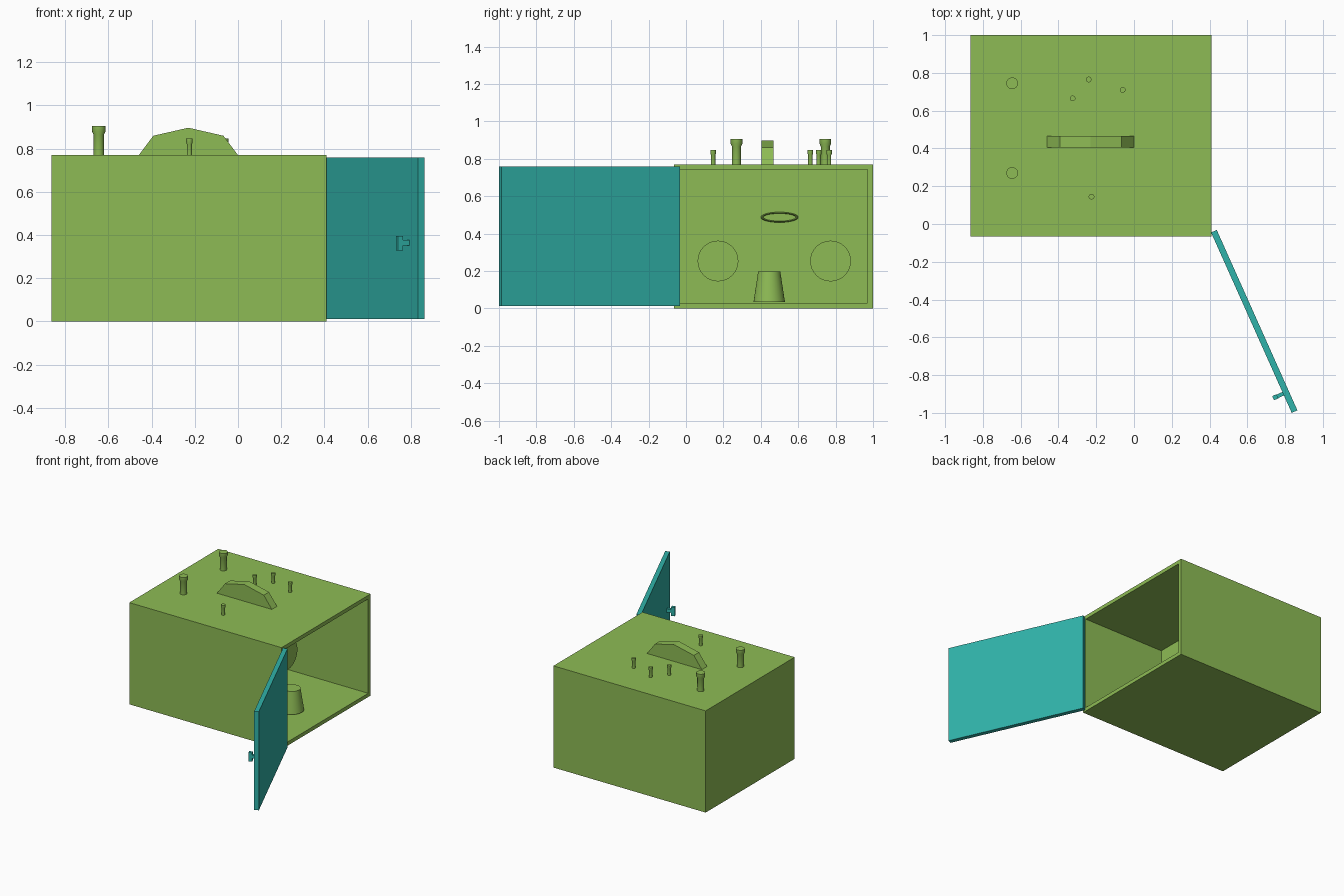
import bpy, bmesh, math
from mathutils import Matrix, Vector

if "Cube" in bpy.data.objects:
    bpy.data.objects.remove(bpy.data.objects["Cube"])


def material(name, rgb):
    m = bpy.data.materials.new(name)
    m.diffuse_color = (*rgb, 1)
    m.use_nodes = True
    m.node_tree.nodes["Principled BSDF"].inputs["Base Color"].default_value = m.diffuse_color
    return m


GREEN = material("green", (0.27, 0.50, 0.09))
TEAL = material("teal", (0.03, 0.45, 0.40))


def finish(name, bm, mat, smooth=False):
    bmesh.ops.recalc_face_normals(bm, faces=bm.faces)
    me = bpy.data.meshes.new(name)
    bm.to_mesh(me)
    bm.free()
    me.materials.append(mat)
    ob = bpy.data.objects.new(name, me)
    bpy.context.collection.objects.link(ob)
    if smooth:
        bpy.ops.object.select_all(action='DESELECT')
        ob.select_set(True)
        bpy.context.view_layer.objects.active = ob
        bpy.ops.object.shade_smooth_by_angle(angle=math.radians(35))
    return ob


def add_box(bm, lo, hi, matrix=Matrix()):
    lo, hi = Vector(lo), Vector(hi)
    bmesh.ops.create_cube(bm, size=1, matrix=matrix @ Matrix.Translation((lo + hi) / 2)
                          @ Matrix.Diagonal((*(hi - lo), 1)))


def lathe(name, profile, matrix, n=32, mat=GREEN):
    """Capped solid of revolution about local z from (radius, height) pairs."""
    bm = bmesh.new()
    rings = [[bm.verts.new((r * math.cos(2 * math.pi * i / n), r * math.sin(2 * math.pi * i / n), z))
              for i in range(n)] for r, z in profile]
    for a, b in zip(rings, rings[1:]):
        for i in range(n):
            bm.faces.new((a[i], a[(i + 1) % n], b[(i + 1) % n], b[i]))
    bm.faces.new(rings[0])
    bm.faces.new(rings[-1])
    bm.transform(matrix)
    return finish(name, bm, mat, True)


# Cabinet: a box with its right side inset and pushed inwards
bm = bmesh.new()
add_box(bm, (-0.865, -0.065, 0), (0.41, 1.0, 0.77))
side = max(bm.faces, key=lambda f: f.calc_center_median().x)
bmesh.ops.inset_region(bm, faces=[side], thickness=0.04)
cavity = bmesh.ops.extrude_face_region(bm, geom=[side])
bmesh.ops.translate(bm, vec=(-0.69, 0, 0),
                    verts=[v for v in cavity["geom"] if isinstance(v, bmesh.types.BMVert)])
if side.is_valid:
    bm.faces.remove(side)
finish("cabinet", bm, GREEN)

# Open door with its knob, in hinge space: local -y along the door, -x outwards
hinge = Matrix.Translation((0.408, -0.045, 0)) @ Matrix.Rotation(math.atan2(0.427, 0.955), 4, 'Z')
bm = bmesh.new()
add_box(bm, (0, -1.046, 0.012), (0.033, 0, 0.758), hinge)
finish("door", bm, TEAL)
bm = bmesh.new()
add_box(bm, (-0.035, -0.945, 0.352), (0.005, -0.925, 0.377), hinge)
add_box(bm, (-0.058, -0.947, 0.329), (-0.033, -0.923, 0.396), hinge)
finish("door_knob", bm, TEAL)

# Carrying handle: faceted half disc
bm = bmesh.new()
arch = [(-0.46, 0.76), (-0.46, 0.77)]
arch += [(-0.23 - 0.23 * math.cos(a), 0.77 + 0.127 * math.sin(a))
         for a in (math.pi / 4, math.pi / 2, 3 * math.pi / 4)]
arch += [(0, 0.77), (0, 0.76)]
face = bm.faces.new([bm.verts.new((x, 0.405, z)) for x, z in arch])
ext = bmesh.ops.extrude_face_region(bm, geom=[face])
bmesh.ops.translate(bm, vec=(0, 0.062, 0),
                    verts=[v for v in ext["geom"] if isinstance(v, bmesh.types.BMVert)])
finish("top_handle", bm, GREEN)

# Pegs on the roof: two large, four small
large = [(0.024, -0.005), (0.024, 0.095), (0.031, 0.11), (0.031, 0.135)]
small = [(0.0115, -0.005), (0.0115, 0.05), (0.015, 0.058), (0.015, 0.076)]
for prof, label, spots in (
        (large, "large_peg", [(-0.645, 0.745), (-0.645, 0.27)]),
        (small, "small_peg", [(-0.24, 0.765), (-0.06, 0.71), (-0.325, 0.665), (-0.225, 0.145)])):
    for x, y in spots:
        lathe(label, prof, Matrix.Translation((x, y, 0.77)))

# Round drums on the inner back wall
for y in (0.171, 0.773):
    lathe("inner_drum", [(0.109, -0.01), (0.109, 0.16)],
          Matrix.Translation((-0.28, y, 0.253)) @ Matrix.Rotation(math.pi / 2, 4, 'Y'))

# Tapered cup on the cavity floor
lathe("floor_cup", [(0.084, -0.005), (0.059, 0.158)], Matrix.Translation((0.14, 0.445, 0.04)))

# Flattened oval ring on the inner back wall
bm = bmesh.new()
N, M = 32, 8
grid = []
for i in range(N):
    a = 2 * math.pi * i / N
    row = []
    for j in range(M):
        b = 2 * math.pi * j / M
        row.append(bm.verts.new((-0.275 + 0.012 * math.sin(b),
                                 0.5 + (0.093 + 0.007 * math.cos(b)) * math.cos(a),
                                 0.487 + (0.024 + 0.004 * math.cos(b)) * math.sin(a))))
    grid.append(row)
for i in range(N):
    for j in range(M):
        bm.faces.new((grid[i][j], grid[(i + 1) % N][j],
                      grid[(i + 1) % N][(j + 1) % M], grid[i][(j + 1) % M]))
finish("inner_oval_ring", bm, GREEN, True)
